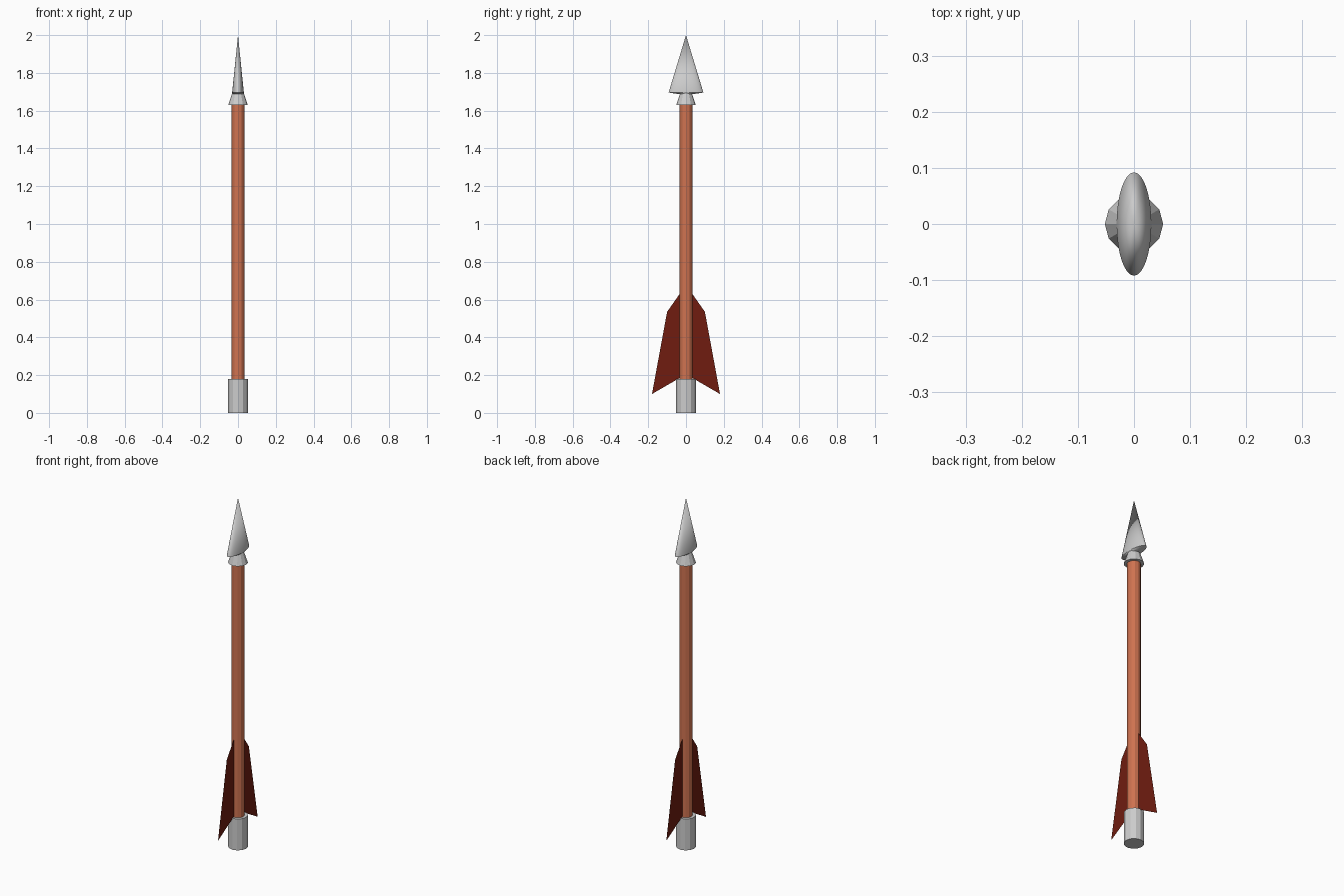
import bpy, bmesh, math

if "Cube" in bpy.data.objects:
    bpy.data.objects.remove(bpy.data.objects["Cube"])


def make_material(name, rgb):
    mat = bpy.data.materials.new(name)
    mat.diffuse_color = (*rgb, 1)
    mat.use_nodes = True
    mat.node_tree.nodes["Principled BSDF"].inputs["Base Color"].default_value = mat.diffuse_color
    return mat


def add_object(name, bm, mat=None):
    bmesh.ops.recalc_face_normals(bm, faces=bm.faces)
    mesh = bpy.data.meshes.new(name)
    bm.to_mesh(mesh)
    bm.free()
    obj = bpy.data.objects.new(name, mesh)
    bpy.context.collection.objects.link(obj)
    if mat:
        mesh.materials.append(mat)
    return obj


def loft(name, rings, sides, mat=None, tip=None):
    """Skin elliptical rings (rx, ry, z), closed by caps or by a pointed tip."""
    bm = bmesh.new()
    loops = [[bm.verts.new((rx * math.cos(2 * math.pi * i / sides),
                            ry * math.sin(2 * math.pi * i / sides), z))
              for i in range(sides)] for rx, ry, z in rings]
    for low, high in zip(loops, loops[1:]):
        for i in range(sides):
            j = (i + 1) % sides
            bm.faces.new((low[i], low[j], high[j], high[i]))
    bm.faces.new(loops[0][::-1])
    if tip is None:
        bm.faces.new(loops[-1])
    else:
        apex = bm.verts.new((0, 0, tip))
        for i in range(sides):
            bm.faces.new((loops[-1][i], loops[-1][(i + 1) % sides], apex))
    return add_object(name, bm, mat)


wood = make_material("wood", (0.62, 0.17, 0.08))
feather = make_material("feather", (0.16, 0.012, 0.005))

# Shaft, tail cap and flared collar
loft("shaft", [(0.035, 0.035, 0.17), (0.035, 0.035, 1.64)], 12, wood)
loft("tail_cap", [(0.052, 0.052, 0), (0.052, 0.052, 0.18)], 12)
loft("collar", [(0.052, 0.052, 1.63), (0.03, 0.03, 1.695)], 12)

# Flattened pointed head with a slightly bulging underside
head = loft("arrow_head", [(0.027, 0.035, 1.687), (0.031, 0.092, 1.696)], 32, tip=2.0)
for poly in head.data.polygons:
    poly.use_smooth = len(poly.vertices) == 3

# Paper-thin fins on both sides of the shaft
for side, label in ((1, "right"), (-1, "left")):
    bm = bmesh.new()
    outline = [(0.03, 0.635), (0.10, 0.535), (0.18, 0.10), (0.03, 0.187)]
    bm.faces.new([bm.verts.new((-0.001, side * y, z)) for y, z in outline])
    add_object("fin_" + label, bm, feather)
